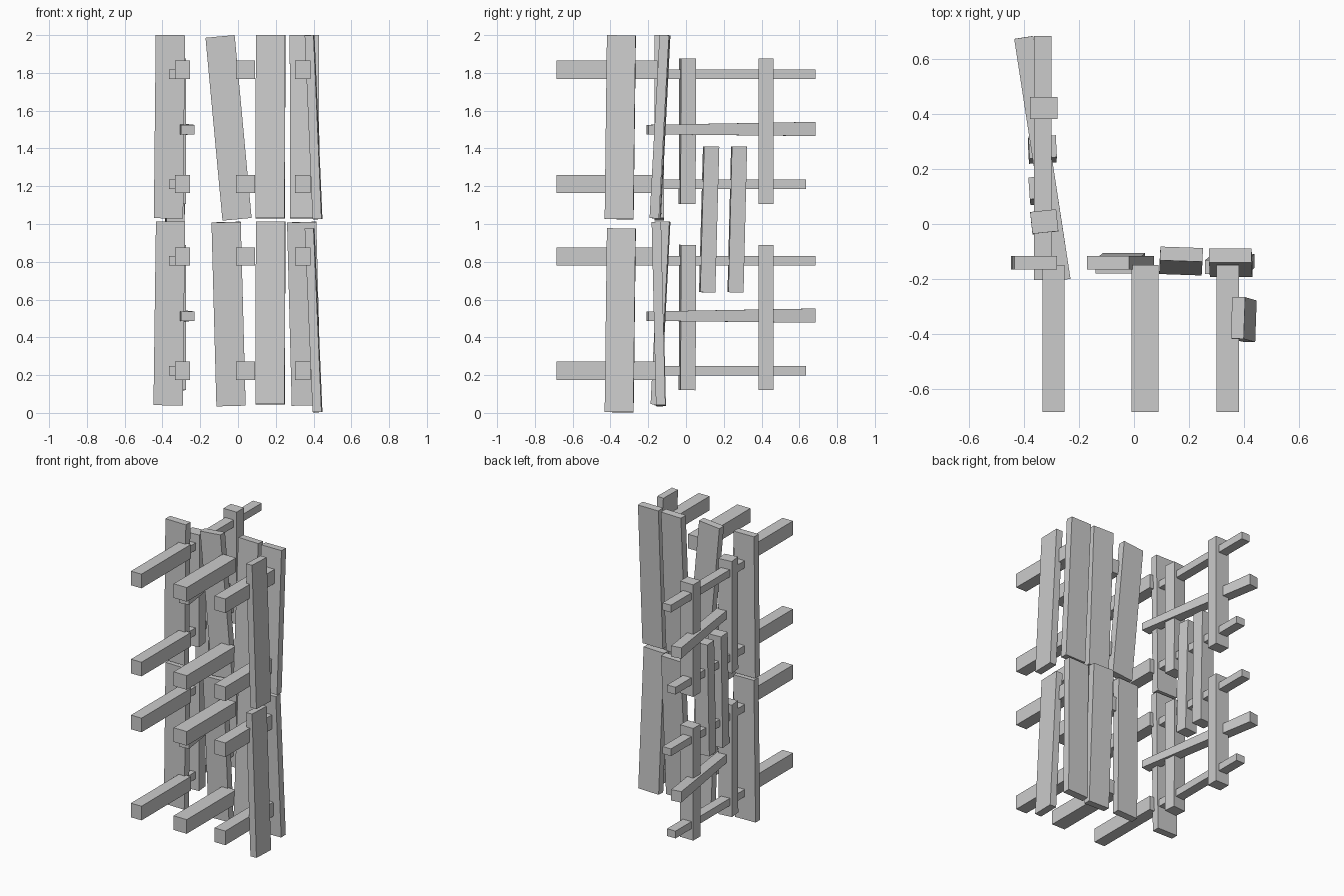
import bpy, math
from mathutils import Vector, Matrix


def bar(name, p, q, a, b, twist=0, far=(1, 1)):
    """Box from p to q; a = size along x, b = the other size, far = taper at q."""
    p, q = Vector(p), Vector(q)
    d = (q - p).normalized()
    u = (Vector((1, 0, 0)) - d * d.x).normalized()
    u = Matrix.Rotation(math.radians(twist), 3, d) @ u
    v = d.cross(u)
    verts = []
    for c, sa, sb in ((p, a, b), (q, a * far[0], b * far[1])):
        for i, j in ((-1, -1), (1, -1), (1, 1), (-1, 1)):
            verts.append(c + u * (i * sa / 2) + v * (j * sb / 2))
    faces = [(3, 2, 1, 0), (4, 5, 6, 7)]
    faces += [(i, (i + 1) % 4, (i + 1) % 4 + 4, i + 4) for i in range(4)]
    me = bpy.data.meshes.new(name)
    me.from_pydata([tuple(c) for c in verts], [], faces)
    ob = bpy.data.objects.new(name, me)
    bpy.context.collection.objects.link(ob)
    return ob


# Front wall planks: bottom (x, y, z), top (x, y, z), twist
W, T = 0.155, 0.05
planks = [
    ((-0.368, -0.141, 1.03), (-0.358, -0.141, 2.0), 0),
    ((-0.370, -0.141, 0.04), (-0.357, -0.141, 1.013), 0),
    ((-0.005, -0.141, 1.025), (-0.095, -0.141, 1.993), 0),
    ((-0.037, -0.131, 0.037), (-0.063, -0.155, 1.01), 0),
    ((0.170, -0.160, 1.03), (0.173, -0.110, 2.0), -2),
    ((0.170, -0.160, 0.045), (0.173, -0.110, 1.013), -2),
    ((0.354, -0.168, 1.03), (0.351, -0.115, 2.0), 0),
    ((0.362, -0.134, 0.04), (0.337, -0.157, 1.01), 0),
]
for p, q, tw in planks:
    bar("front_plank", p, q, W, T, tw)

# Side planks standing on the right, one per tier
for z0 in (0.004, 1.026):
    bar("side_plank", (0.421, -0.354, z0), (0.379, -0.342, z0 + 0.972), 0.047, 0.152, -2)

# Heavy beams sticking out of the front
for z in (0.223, 0.828, 1.212, 1.817):
    for x, w in ((-0.294, 0.08), (0.04, 0.1), (0.342, 0.082)):
        bar("beam", (x, -0.685, z), (x, -0.15, z), w, 0.097)

# Thin rails along the left side, straight and slanted
for z, end in ((0.222, 0.635), (0.806, 0.685), (1.21, 0.635), (1.793, 0.685)):
    bar("side_rail", (-0.333, -0.205, z), (-0.333, end, z), 0.064, 0.05)
for z in (0.512, 1.5):
    bar("slanted_rail", (-0.266, -0.205, z), (-0.402, 0.68, z + 0.003), 0.07, 0.05, 0, (1, 1.5))

# Upright posts on the left side, one pair per tier
for z0 in (0.12, 1.107):
    bar("post_front", (-0.327, 0.006, z0), (-0.327, 0.009, z0 + 0.77), 0.095, 0.08, 6)
    bar("post_back", (-0.329, 0.423, z0), (-0.329, 0.423, z0 + 0.77), 0.1, 0.08)

# Loose leaning slats between the tiers
bar("leaning_slat", (-0.333, 0.112, 0.638), (-0.335, 0.133, 1.41), 0.095, 0.08, 4)
bar("leaning_slat", (-0.335, 0.262, 0.638), (-0.333, 0.281, 1.41), 0.1, 0.08, 3)
